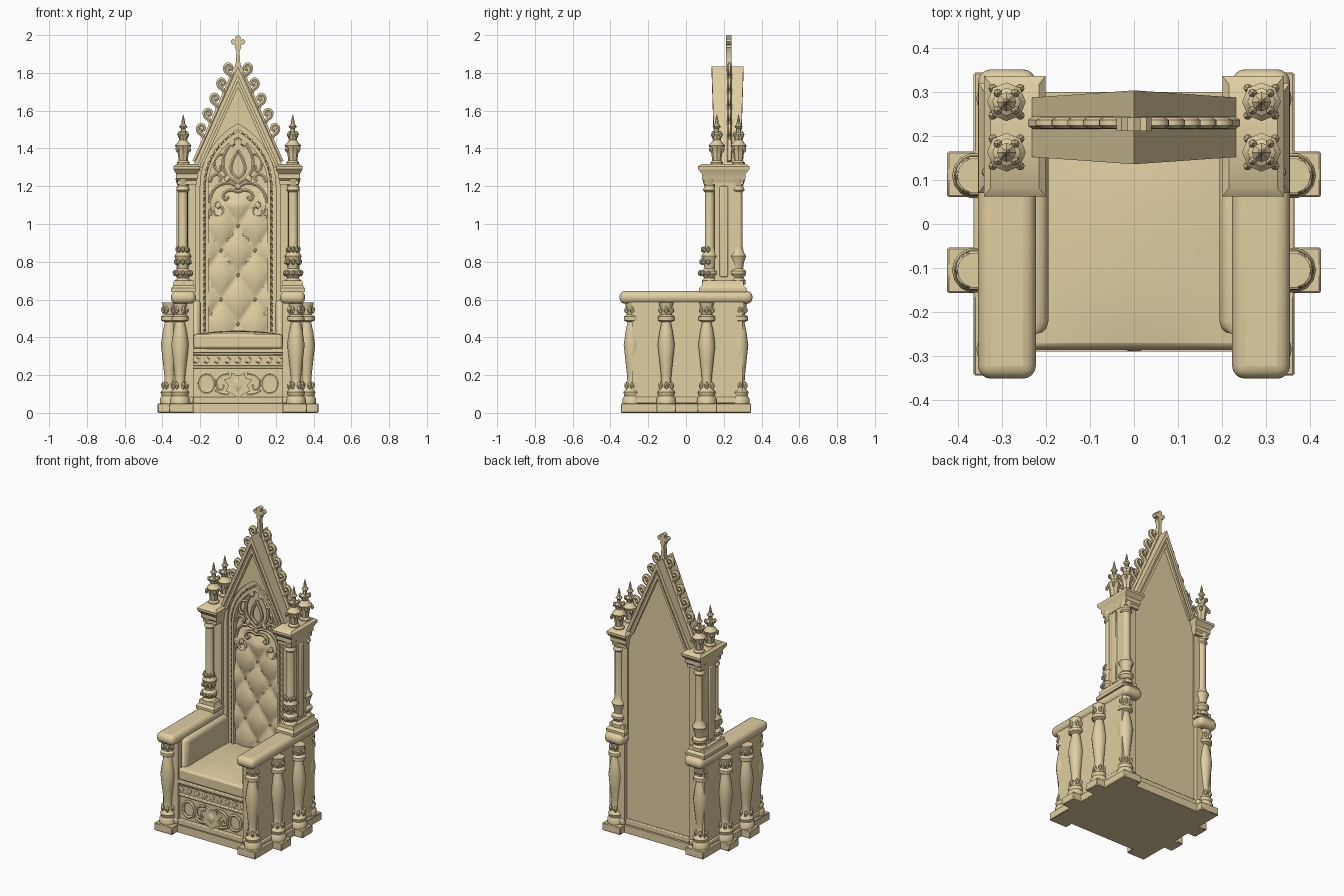
import bpy, bmesh, math
from mathutils import Matrix, Vector

if "Cube" in bpy.data.objects:
    bpy.data.objects.remove(bpy.data.objects["Cube"])

mat = bpy.data.materials.new("pale_gold")
mat.diffuse_color = (0.75, 0.62, 0.36, 1)
mat.use_nodes = True
mat.node_tree.nodes["Principled BSDF"].inputs["Base Color"].default_value = mat.diffuse_color


def add(name, mesh, mirror=False, bevel=0, segs=2):
    ob = bpy.data.objects.new(name, mesh)
    bpy.context.collection.objects.link(ob)
    mesh.materials.clear()
    mesh.materials.append(mat)
    if bevel:
        m = ob.modifiers.new("bevel", 'BEVEL')
        m.width, m.segments = bevel, segs
    if mirror:
        ob.modifiers.new("mirror", 'MIRROR')
    return ob


def from_bm(name, bm, **kw):
    bmesh.ops.recalc_face_normals(bm, faces=bm.faces)
    me = bpy.data.meshes.new(name)
    bm.to_mesh(me)
    bm.free()
    return add(name, me, **kw)


def box(name, x0, x1, y0, y1, z0, z1, **kw):
    bm = bmesh.new()
    bmesh.ops.create_cube(bm, size=1)
    for v in bm.verts:
        v.co = ((x0 + x1) / 2 + v.co.x * (x1 - x0), (y0 + y1) / 2 + v.co.y * (y1 - y0),
                (z0 + z1) / 2 + v.co.z * (z1 - z0))
    return from_bm(name, bm, **kw)


def loft(name, cx, cy, rings, n=4, **kw):
    """Stack of n-sided rings (half x, half y, z)."""
    bm = bmesh.new()
    k, off = (math.sqrt(2), math.pi / 4) if n == 4 else (1, 0)
    loops = [[bm.verts.new((cx + k * hx * math.cos(off + math.tau * i / n),
                            cy + k * hy * math.sin(off + math.tau * i / n), z)) for i in range(n)]
             for hx, hy, z in rings]
    for a, b in zip(loops, loops[1:]):
        for i in range(n):
            bm.faces.new((a[i], a[(i + 1) % n], b[(i + 1) % n], b[i]))
    bm.faces.new(loops[0])
    bm.faces.new(loops[-1])
    return from_bm(name, bm, **kw)


def lathe(name, cx, cy, profile, n=14, **kw):
    return loft(name, cx, cy, [(r, r, z) for r, z in profile], n, **kw)


def plate(name, loops, y0, y1, **kw):
    """Flat x-z outline with optional holes, thickened from y0 to y1."""
    cu = bpy.data.curves.new(name, 'CURVE')
    cu.dimensions, cu.fill_mode, cu.extrude = '2D', 'BOTH', (y1 - y0) / 2
    for pts in loops:
        sp = cu.splines.new('POLY')
        sp.points.add(len(pts) - 1)
        for p, (x, z) in zip(sp.points, pts):
            p.co = (x, z, 0, 1)
        sp.use_cyclic_u = True
    me = bpy.data.meshes.new_from_object(bpy.data.objects.new(name + "_outline", cu))
    me.transform(Matrix.Translation((0, (y0 + y1) / 2, 0)) @ Matrix.Rotation(math.pi / 2, 4, 'X'))
    return add(name, me, **kw)


def tubes(name, paths, y, r, mirror=True):
    """Smooth round strips through x-z points."""
    cu = bpy.data.curves.new(name, 'CURVE')
    cu.dimensions, cu.bevel_depth, cu.bevel_resolution = '3D', r, 1
    cu.resolution_u, cu.use_fill_caps = 4, True
    for pts in paths:
        sp = cu.splines.new('BEZIER')
        sp.bezier_points.add(len(pts) - 1)
        for p, (x, z) in zip(sp.bezier_points, pts):
            p.co = (x, y, z)
            p.handle_left_type = p.handle_right_type = 'AUTO'
    return add(name, bpy.data.meshes.new_from_object(bpy.data.objects.new(name + "_path", cu)), mirror=mirror)


def beads(name, points, size, mirror=True):
    bm = bmesh.new()
    for p in points:
        bmesh.ops.create_icosphere(bm, subdivisions=1, radius=1,
                                   matrix=Matrix.Translation(p) @ Matrix.Diagonal((*size, 1)))
    return from_bm(name, bm, mirror=mirror)


def arch(w, z0, zs, za, n=10):
    """Pointed arch outline: half width, foot, spring and apex heights."""
    h = za - zs
    c = (w * w - h * h) / (2 * w)
    end = math.atan2(h, -c)
    half = [(w, z0)] + [(c + (w - c) * math.cos(end * i / n), zs + (w - c) * math.sin(end * i / n))
                        for i in range(n)]
    return half + [(0, za)] + [(-x, z) for x, z in reversed(half)]


# Stepped base
box("base_centre", -0.24, 0.24, -0.29, 0.30, 0, 0.05)
box("side_plinth", 0.235, 0.365, -0.345, 0.345, 0, 0.05, mirror=True, bevel=0.004, segs=1)
for i, y in enumerate((-0.105, 0.113)):
    box(f"side_column_plinth_{i}", 0.34, 0.425, y - 0.052, y + 0.052, 0, 0.05, mirror=True, bevel=0.004, segs=1)

# Arm sides, padding and rests
box("arm_side", 0.235, 0.345, -0.285, 0.30, 0.05, 0.60, mirror=True)
box("arm_foot_moulding", 0.236, 0.352, -0.295, 0.31, 0.05, 0.085, mirror=True, bevel=0.008)
box("arm_inner_padding", 0.195, 0.25, -0.25, 0.20, 0.36, 0.60, mirror=True, bevel=0.03, segs=3)
box("armrest", 0.223, 0.355, -0.352, 0.352, 0.578, 0.645, mirror=True, bevel=0.03, segs=4)

# Vase balusters at corners and sides
vase = [(.052, .05), (.052, .075), (.042, .09), (.048, .11), (.032, .13), (.026, .16), (.028, .2), (.036, .27),
        (.046, .36), (.036, .43), (.025, .48), (.045, .49), (.045, .51), (.028, .52), (.034, .56), (.04, .585)]
for i, (x, y) in enumerate(((0.307, -0.285), (0.307, 0.285), (0.362, -0.105), (0.362, 0.11))):
    lathe(f"baluster_{i}", x, y, vase, mirror=True)
    leaf = [(x + .034 * math.cos(a), y + .034 * math.sin(a), z)
            for a in [math.tau * k / 6 for k in range(6)] for z in (.145, .545)]
    beads(f"baluster_leaves_{i}", leaf, (.013, .013, .022))

# Seat body with carved front
box("seat_body", -0.24, 0.24, -0.265, 0.24, 0.05, 0.34)
for z0, z1, y in ((.05, .085, -.285), (.235, .252, -.28), (.305, .318, -.278), (.318, .34, -.287)):
    box("seat_front_moulding", -0.237, 0.237, y, -0.25, z0, z1, bevel=0.005)
beads("frieze_rosettes", [(x * .055, -.268, .278) for x in range(-4, 5)], (.02, .012, .018), mirror=False)
ring = [(.168 + .042 * math.cos(math.tau * k / 12), .158 + .05 * math.sin(math.tau * k / 12)) for k in range(13)]
tubes("front_panel_rings", [ring, [(.05, .21), (.09, .2), (.115, .16), (.09, .125), (.075, .15)],
                            [(.05, .1), (.09, .105), (.12, .12)]], -.268, .010)
leaf = [(0, .075), (.03, .1), (.065, .115), (.05, .145), (.075, .175), (.04, .185), (.035, .215), (.012, .2)]
plate("front_leaf_shield", [leaf + [(-x, z) for x, z in leaf[:0:-1]]], -.282, -.26)
beads("front_leaf_boss", [(0, -.28, .15)], (.028, .012, .04), mirror=False)

# Crowned seat cushion
bm = bmesh.new()
bmesh.ops.create_cube(bm, size=1)
bmesh.ops.subdivide_edges(bm, edges=bm.edges, cuts=5, use_grid_fill=True)
for v in bm.verts:
    x, y, z = v.co
    crown = (1 - 4 * x * x) * (1 - 4 * y * y) ** .5 * .02 if z > .49 else 0
    v.co = (x * .47, -.038 + y * .49, .378 + z * .076 + crown)
from_bm("seat_cushion", bm, bevel=0.012)

# Back wall and arched front frames
def house(w, z0, ze, za):
    return [(-w, z0), (w, z0), (w, ze), (0, za), (-w, ze)]

plate("back_wall", [house(.235, .05, 1.31, 1.77)], .23, .275)
box("back_bottom_rail", -.24, .24, .26, .29, .05, .085, bevel=.005)
plate("outer_arch_frame", [house(.235, .36, 1.31, 1.77), arch(.2, .37, 1.2, 1.53)], .17, .235)
plate("middle_arch_frame", [arch(.205, .36, 1.2, 1.54), arch(.182, .37, 1.2, 1.50)], .185, .235)
plate("inner_arch_frame", [arch(.172, .36, 1.2, 1.49), arch(.157, .37, 1.2, 1.46)], .178, .235)
path = arch(.177, .5, 1.2, 1.5)
strip = [(.177, .199, .45 + .035 * k) for k in range(22)] + [(x, .199, z) for x, z in path[1:11]]
beads("arch_leaf_strip", strip, (.011, .014, .019))

# Tufted upholstery with buttons
bm = bmesh.new()
bmesh.ops.create_grid(bm, x_segments=24, y_segments=80, size=1)
for v in bm.verts:
    x, z = v.co.x * .165, .91 + v.co.y * .54
    u, w = x / .09, (z - .47) / .13
    puff = abs(math.sin(math.pi * (u + w) / 2) * math.sin(math.pi * (u - w) / 2)) ** .5
    fade = max(0, min(1, (1.2 - z) / .1))
    v.co = (x, .218 - .012 * fade - .026 * puff * fade, z)
from_bm("tufted_back", bm)
beads("back_buttons", [(x, .203, z) for x, z in ((0, .47), (0, .73), (0, .99), (.09, .6), (.09, .86),
                                               (-.09, .6), (-.09, .86))], (.011, .008, .011), mirror=False)

# Scrolled tracery in the arch head
tubes("tracery_scrolls", [
    [(0, 1.2), (.05, 1.215), (.11, 1.2), (.145, 1.14), (.13, 1.06), (.095, 1.045), (.08, 1.08), (.105, 1.1)],
    [(0, 1.47), (.05, 1.41), (.08, 1.33), (.06, 1.26), (0, 1.215)],
    [(0, 1.24), (.035, 1.28), (.03, 1.33), (0, 1.39)],
    [(.07, 1.37), (.11, 1.36), (.125, 1.31), (.1, 1.28), (.09, 1.31)],
    [(.15, 1.22), (.125, 1.26), (.09, 1.25), (.1, 1.225)],
    [(.0, 1.17), (.04, 1.18), (.075, 1.16), (.07, 1.13), (.05, 1.145)]], .195, .0095)
beads("tracery_bosses", [(.0, .19, 1.2), (.06, .19, 1.24), (.105, .19, 1.1), (.03, .19, 1.43)], (.018, .013, .022))

# Raking gable mouldings, deeper at the apex
def chevron(w, za, t):
    return [(w, 1.3), (0, za), (-w, 1.3), (-w + t, 1.3), (0, za - t * (za - 1.3) / w), (w - t, 1.3)]

for i, (w, za, t, y0, y1) in enumerate(((.24, 1.835, .022, .136, .304), (.222, 1.796, .018, .15, .288),
                                        (.206, 1.76, .016, .14, .298))):
    ob = plate(f"gable_moulding_{i}", [chevron(w, za, t)], y0, y1)
    for v in ob.data.vertices:
        v.co.y = .22 + (v.co.y - .22) * (1 - .2 * abs(v.co.x) / .24)

# Crockets climbing the gable and the cross finial
along, out = Vector((-.41, .912)), Vector((.912, .41))
curl = ((-.03, -.005), (.0, .02), (.01, .05), (.035, .06), (.048, .043), (.032, .03), (.022, .042))
paths = [[tuple(Vector((.24 * (1 - f), 1.3 + .535 * f)) + along * t + out * n for t, n in curl)]
         for f in (.3, .45, .6, .75, .9)]
paths = [[tuple(q) for q in p[0]] for p in paths]
tubes("gable_crockets", paths, .23, .0125)
tubes("gable_crest", [[(.23, 1.33), (.12, 1.575), (.01, 1.83)]], .23, .014)
half = [(.022, 1.8), (.011, 1.86), (.008, 1.915), (.018, 1.935), (.012, 1.948), (.028, 1.95), (.04, 1.965),
        (.028, 1.98), (.012, 1.972), (.015, 1.99), (.0, 2.0)]
plate("cross_finial", [half + [(-x, z) for x, z in half[-2::-1]]], .212, .242)

# Upper columns: base, wall, paired shafts, capital
loft("column_base", .288, .195, [(.066, .125, .64), (.066, .125, .66), (.055, .11, .675), (.052, .108, .70)], mirror=True)
box("column_wall", .225, .318, .15, .285, .64, 1.25, mirror=True)
box("column_wall_panel", .23, .326, .178, .222, .72, 1.2, mirror=True, bevel=.006)
shaft = [(.042, .68), (.042, .7), (.03, .715), (.045, .735), (.045, .75), (.028, .765), (.034, .8), (.045, .83),
         (.032, .85), (.026, .88), (.026, 1.17), (.036, 1.18), (.028, 1.2), (.04, 1.24)]
for i, y in enumerate((.125, .275)):
    lathe(f"column_shaft_{i}", .292, y, shaft, mirror=True)
ornament = [(.292 + r * math.cos(a), .118 + r * math.sin(a), z) for r, z in ((.043, .74), (.036, .8), (.028, .865))
            for a in [math.pi + math.pi * k / 4 for k in range(5)]]
beads("column_leaf_collar", ornament, (.013, .013, .018))
loft("capital", .271, .2, [(.05, .105, 1.21), (.05, .105, 1.23), (.056, .115, 1.24), (.056, .115, 1.265),
                           (.068, .132, 1.285), (.07, .137, 1.29), (.07, .137, 1.305), (.055, .118, 1.318)], mirror=True)

# Pinnacles with leaf spikes
spire = [(.034, 1.31), (.034, 1.325), (.024, 1.335), (.028, 1.37), (.036, 1.4), (.044, 1.415), (.03, 1.43), (.02, 1.445),
         (.026, 1.46), (.032, 1.475), (.014, 1.485), (.012, 1.505), (.022, 1.515), (.01, 1.53), (.008, 1.55), (.001, 1.58)]
for i, y in enumerate((.163, .278)):
    lathe(f"pinnacle_{i}", .29, y, spire, n=8, mirror=True)
    beads(f"pinnacle_spikes_{i}", [(.29 + r * math.cos(a), y + r * math.sin(a), z) for r, z in ((.044, 1.395), (.028, 1.475))
                                   for a in [math.pi / 4 + math.pi / 2 * k for k in range(4)]], (.011, .011, .018))

# Smooth rounded forms, keep hard edges
for ob in bpy.context.scene.objects:
    ob.select_set(True)
    bpy.context.view_layer.objects.active = ob
bpy.ops.object.shade_smooth_by_angle(angle=math.radians(35))
